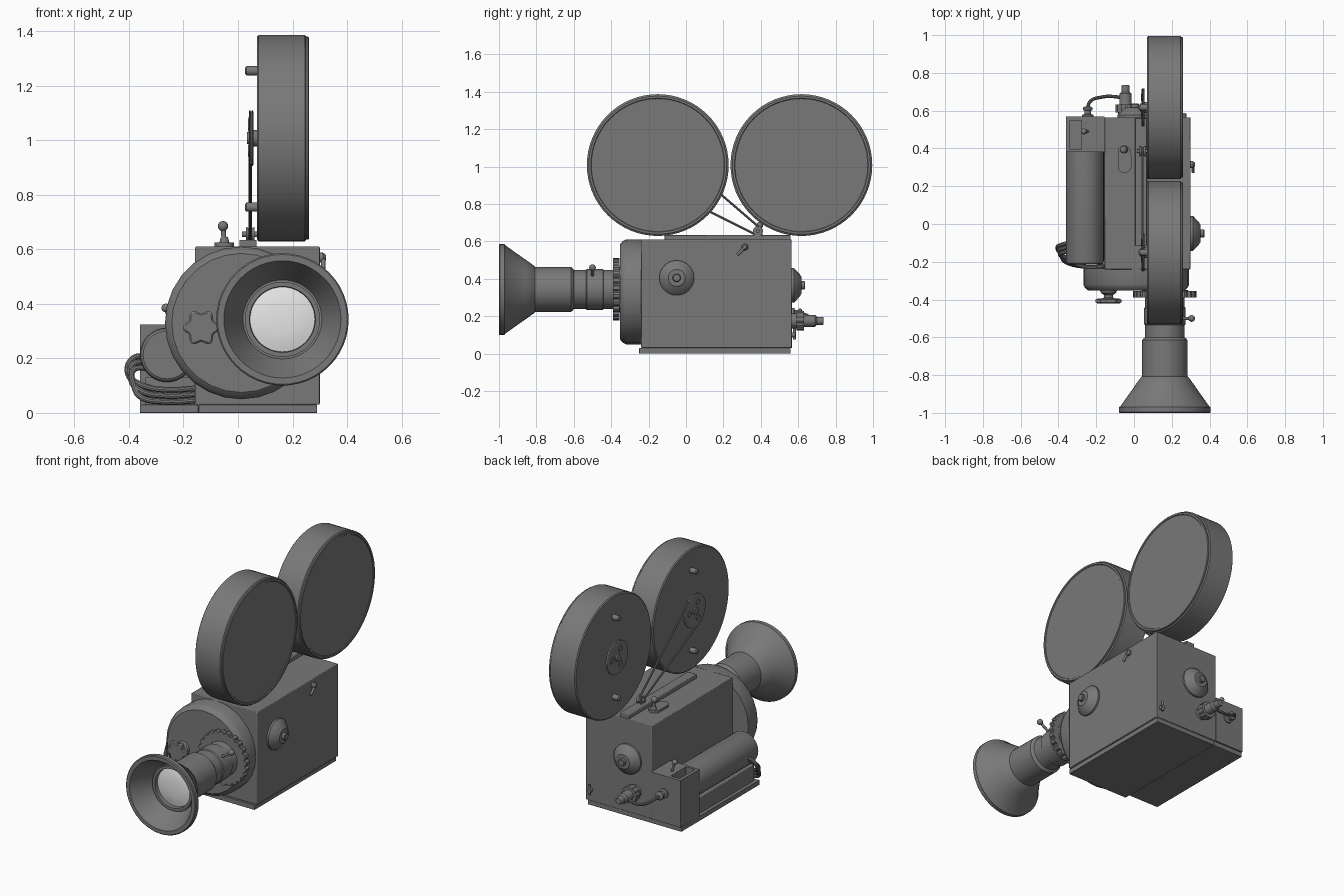
import bpy, bmesh, math
from mathutils import Vector

old = bpy.data.objects.get("Cube")
if old:
    bpy.data.objects.remove(old, do_unlink=True)


def material(name, value):
    m = bpy.data.materials.new(name)
    m.use_nodes = True
    colour = (value, value, value, 1)
    m.diffuse_color = colour
    m.node_tree.nodes["Principled BSDF"].inputs["Base Color"].default_value = colour
    return m


GREY = material("dark grey metal", 0.19)
GLASS = material("pale glass", 0.8)
X, Y, Z = Vector((1, 0, 0)), Vector((0, 1, 0)), Vector((0, 0, 1))
parts = []


def finish(name, bm, mat=GREY, bevel=0):
    bmesh.ops.recalc_face_normals(bm, faces=bm.faces)
    mesh = bpy.data.meshes.new(name)
    bm.to_mesh(mesh)
    bm.free()
    ob = bpy.data.objects.new(name, mesh)
    bpy.context.collection.objects.link(ob)
    mesh.materials.append(mat)
    if bevel:
        mod = ob.modifiers.new("edge", "BEVEL")
        mod.width, mod.segments = bevel, 2
    parts.append(ob)
    return ob


def box_mesh(lo, hi):
    bm = bmesh.new()
    bmesh.ops.create_cube(bm, size=1)
    lo, hi = Vector(lo), Vector(hi)
    for v in bm.verts:
        v.co = Vector([(a + b) / 2 + c * (b - a) for a, b, c in zip(lo, hi, v.co)])
    return bm


def box(name, lo, hi, bevel=0.004):
    return finish(name, box_mesh(lo, hi), GREY, bevel)


def lathe(name, origin, axis, profile, segs=32, mat=GREY, wave=None, closed=False):
    """Spin (radius, distance) points about an axis; wave scales radius per step."""
    bm = bmesh.new()
    turn = Z.rotation_difference(axis)
    if not closed:
        profile = [(0, profile[0][1])] + profile + [(0, profile[-1][1])]
    rings = []
    for r, t in profile:
        ring = []
        for i in range(segs):
            a = math.tau * i / segs
            k = r * (wave(i) if wave else 1)
            ring.append(bm.verts.new(turn @ Vector((k * math.cos(a), k * math.sin(a), t)) + Vector(origin)))
        rings.append(ring)
    pairs = list(zip(rings, rings[1:]))
    if closed:
        pairs.append((rings[-1], rings[0]))
    for a, b in pairs:
        for i in range(segs):
            j = (i + 1) % segs
            bm.faces.new((a[i], a[j], b[j], b[i]))
    bmesh.ops.remove_doubles(bm, verts=bm.verts, dist=1e-5)
    return finish(name, bm, mat)


def rod(name, a, b, r, segs=16):
    d = Vector(b) - Vector(a)
    return lathe(name, a, d.normalized(), [(r, 0), (r, d.length)], segs)


def ball(name, centre, r):
    steps = [math.pi * i / 8 for i in range(1, 8)]
    pts = [(0, -r)] + [(r * math.sin(s), -r * math.cos(s)) for s in steps] + [(0, r)]
    return lathe(name, centre, Z, pts, 16)


def lever(name, a, b, r, knob):
    rod(name + "_stem", a, b, r)
    ball(name + "_ball", b, knob)


def cable(name, points, r):
    cu = bpy.data.curves.new(name, "CURVE")
    cu.dimensions, cu.bevel_depth, cu.bevel_resolution = "3D", r, 3
    cu.resolution_u = 8
    sp = cu.splines.new("BEZIER")
    sp.bezier_points.add(len(points) - 1)
    for bp, p in zip(sp.bezier_points, points):
        bp.co = p
        bp.handle_left_type = bp.handle_right_type = "AUTO"
    cu.use_fill_caps = True
    ob = bpy.data.objects.new(name, cu)
    bpy.context.collection.objects.link(ob)
    cu.materials.append(GREY)
    parts.append(ob)


# Body and base
box("camera_body", (-.157, -.24, .03), (.3, .565, .61))
box("base_plate", (-.145, -.25, 0), (.29, .56, .03), .002)
box("motor_base_plate", (-.36, -.215, 0), (-.145, .56, .03), .002)
lathe("front_turret", (.012, 0, .33), -Y,
      [(.28, .235), (.28, .32), (.272, .338), (.255, .352)], 28)

# Lens barrel, hood and glass
LENS = (.163, 0, .343)
lathe("lens_barrel", LENS, -Y,
      [(.125, .35), (.105, .39), (.105, .44), (.11, .445), (.11, .53), (.104, .535),
       (.104, .6), (.112, .605), (.12, .615), (.12, .83)], 40)
lathe("lens_hood", LENS, -Y,
      [(.118, .805), (.125, .81), (.158, .855), (.162, .862), (.235, .965), (.243, .97),
       (.243, .995), (.238, 1), (.215, 1), (.145, .87), (.138, .87), (.138, .885),
       (.121, .885), (.118, .85)], 48, closed=True)
lathe("front_glass", LENS, -Y,
      [(.121, .845), (.12, .86), (.09, .868), (.05, .874)], 48, GLASS)
lathe("focus_gear", LENS, -Y, [(.167, .355), (.167, .39)], 120,
      wave=lambda i: 1 if i % 5 < 3 else .93)
lever("focus_lever", (.235, -.5, .415), (.305, -.5, .46), .008, .018)

# Star knob on the turret
KNOB = (-.135, 0, .313)
lathe("knob_stem", KNOB, -Y, [(.045, .35), (.04, .365), (.025, .375), (.025, .39), (.045, .4)])
lathe("star_knob", KNOB, -Y, [(.05, .395), (.06, .4), (.06, .415), (.053, .42)], 60,
      wave=lambda i: 1 + .13 * math.cos(math.tau * i / 10))

# Film magazines with hubs and pegs
for label, y in (("front", -.151), ("rear", .617)):
    c = (0, y, 1.008)
    lathe(label + "_magazine", c, X,
          [(.372, .07), (.379, .076), (.379, .245), (.372, .25), (.372, .257), (.369, .26),
           (.358, .26), (.355, .256)], 64)
    lathe(label + "_hub", c, X,
          [(.022, .033), (.022, .041), (.098, .041), (.104, .043), (.096, .048),
           (.104, .053), (.098, .056), (.03, .056), (.03, .072)], 40)
    for i in range(3):
        a = math.tau * i / 3
        spot = (0, y + .055 * math.cos(a), 1.008 + .055 * math.sin(a))
        lathe(label + "_hub_ring", spot, X,
              [(.02, .042), (.02, .037), (.014, .037), (.014, .042)], 20, closed=True)
    for z in (.755, 1.255):
        lathe(label + "_peg", (0, y, z), X, [(.01, .025), (.017, .031), (.017, .072)], 20)

# Rail, drive pulley and belt
box("magazine_rail", (.005, -.115, .605), (.068, .56, .635))
lathe("drive_pulley", (0, .385, .655), X, [(.027, .03), (.02, .045), (.027, .06)], 24)
rod("pulley_axle", (.015, .385, .655), (.07, .385, .655), .01)
for side, start, end in (("upper", (.045, -.086, 1.085), (.045, .4, .668)),
                         ("lower", (.045, -.196, .92), (.045, .37, .638))):
    rod(side + "_belt", start, end, .006, 8)

# Switch on the roof
lathe("switch_plate", (-.05, .343, 0), Z, [(.036, .605), (.036, .625)], 32)
for v in parts[-1].data.vertices:
    v.co.y += .037 if v.co.y > .343 else -.037
lever("roof_switch", (-.05, .393, .62), (-.055, .393, .685), .009, .019)
lathe("switch_collar", (-.05, .393, 0), Z, [(.02, .62), (.013, .645)], 20)

# Dials on the side and back
DIAL = [(.093, -.005), (.093, .012), (.085, .02), (.058, .045), (.05, .048),
        (.045, .053), (.022, .053), (.022, .068), (.018, .072)]
lathe("side_dial", (.3, -.05, .405), X, DIAL, 40)
lathe("back_dial", (.005, .565, .365), Y, DIAL, 40)
lathe("side_lever_boss", (.3, .315, .57), X, [(.018, -.005), (.018, .012), (.01, .022)], 20)
rod("side_lever_arm", (.313, .315, .57), (.313, .275, .528), .008)
rod("back_latch_pin", (.265, .56, .1), (.265, .585, .1), .014)
rod("back_latch", (.265, .58, .075), (.265, .58, .135), .008)

# Motor box with a pocket in its top
bm = box_mesh((-.36, .38, .03), (-.157, .568, .325))
bm.faces.ensure_lookup_table()
top = max(bm.faces, key=lambda f: f.calc_center_median().z)
bmesh.ops.inset_individual(bm, faces=[top], thickness=.02)
mid = top.calc_center_median()
for v in top.verts:
    v.co.x = -.34 if v.co.x < mid.x else -.278
    v.co.y = .395 if v.co.y < mid.y else .547
pocket = bmesh.ops.extrude_discrete_faces(bm, faces=[top])["faces"][0]
for v in pocket.verts:
    v.co.z -= .09
finish("motor_box", bm)
lever("motor_switch", (-.245, .49, .32), (-.265, .49, .385), .007, .016)
lathe("motor", (-.26, 0, .213), -Y,
      [(.1, -.385), (.1, .195), (.096, .208), (.088, .214)], 40)
box("motor_cradle", (-.34, -.19, .028), (-.157, .39, .13))

# Motor cables looping round the front
for i in range(3):
    d = .022 * i
    cable("motor_cable_%d" % (i + 1),
          [(-.33, -.1 - d, .21 - d), (-.385, -.11 - d, .2 - d), (-.405 + d / 2, -.13 - d, .15 - d),
           (-.36, -.18 - d / 2, .105 - d), (-.27, -.225, .085 - d), (-.15, -.225, .09 - d)], .011)

# Back connector, plug and cable
PLUG = (-.045, 0, .175)
lathe("connector_ring", PLUG, Y, [(.052, .59), (.052, .632)], 48,
      wave=lambda i: 1 if i % 4 < 2 else .92)
lathe("connector", PLUG, Y,
      [(.04, .56), (.04, .6), (.032, .63), (.032, .69), (.022, .7), (.022, .73), (.018, .736)], 28)
lathe("cable_plug", (-.245, 0, .215), Y,
      [(.03, .56), (.03, .578), (.018, .582), (.018, .6), (.026, .604), (.026, .615), (.015, .622)], 24)
cable("back_cable", [(-.245, .6, .215), (-.235, .645, .205), (-.17, .672, .165),
                     (-.11, .675, .16), (-.05, .665, .175)], .009)

# Turn curves into meshes and smooth the shading
bpy.ops.object.select_all(action="DESELECT")
for ob in parts:
    ob.select_set(ob.type == "CURVE")
    if ob.type == "CURVE":
        bpy.context.view_layer.objects.active = ob
bpy.ops.object.convert(target="MESH")
for ob in parts:
    ob.select_set(True)
bpy.context.view_layer.objects.active = parts[0]
bpy.ops.object.shade_smooth_by_angle(angle=math.radians(30))
bpy.ops.object.select_all(action="DESELECT")
